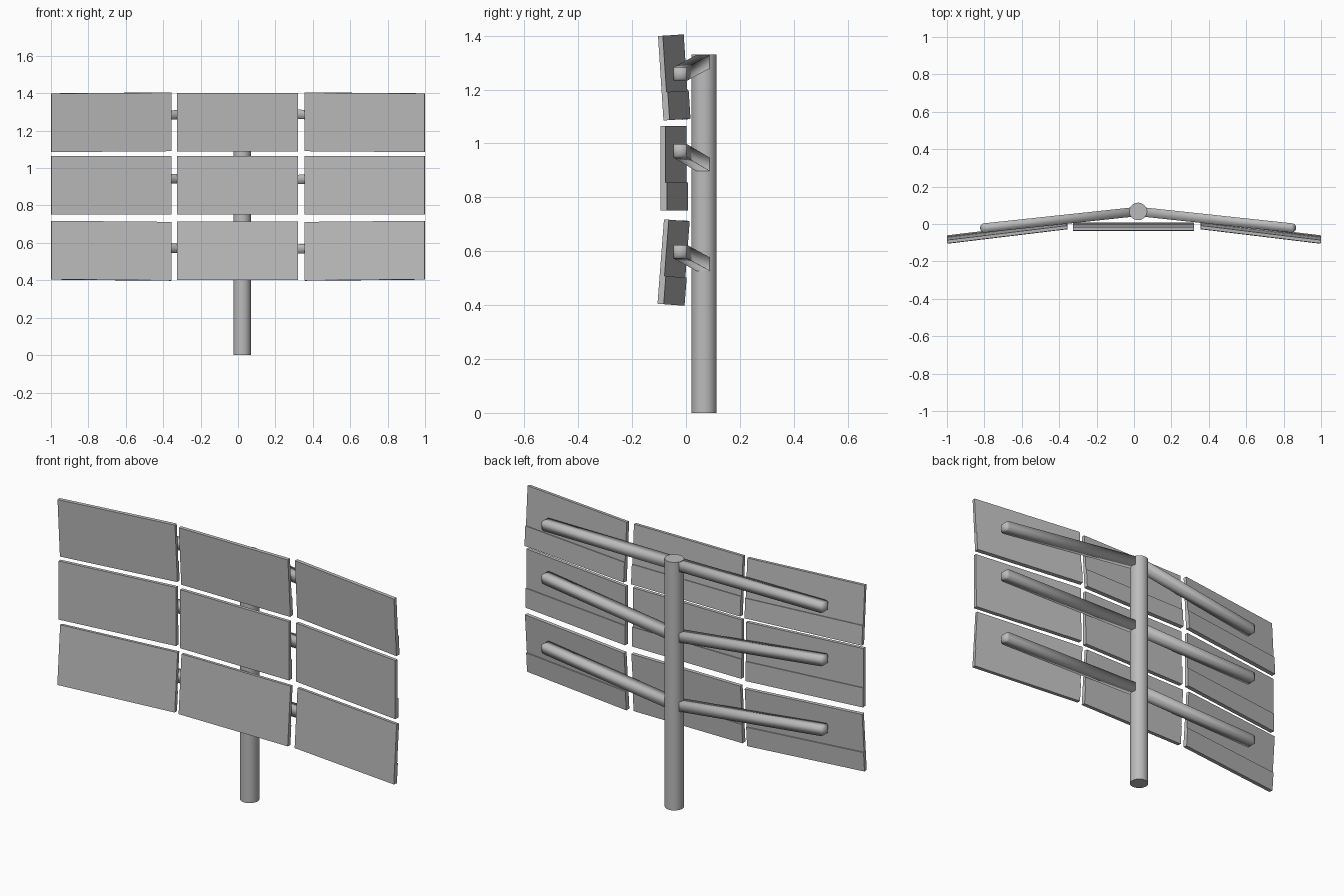
import bpy, bmesh, math
from mathutils import Matrix, Vector

cube = bpy.data.objects.get("Cube")
if cube:
    bpy.data.objects.remove(cube, do_unlink=True)

grey = bpy.data.materials.new("light grey")
grey.use_nodes = True
colour = (0.5, 0.5, 0.5, 1)
grey.diffuse_color = colour
grey.node_tree.nodes["Principled BSDF"].inputs["Base Color"].default_value = colour

POLE_X, POLE_Y = 0.022, 0.067


def finish(name, bm, smooth_angle=None):
    bmesh.ops.recalc_face_normals(bm, faces=bm.faces)
    mesh = bpy.data.meshes.new(name)
    bm.to_mesh(mesh)
    bm.free()
    mesh.materials.append(grey)
    obj = bpy.data.objects.new(name, mesh)
    bpy.context.collection.objects.link(obj)
    if smooth_angle:
        bpy.ops.object.select_all(action="DESELECT")
        obj.select_set(True)
        bpy.context.view_layer.objects.active = obj
        bpy.ops.object.shade_smooth_by_angle(angle=math.radians(smooth_angle))
    return obj


def loft(bm, rings):
    """Bridge equal-length rings of points and cap both ends."""
    loops = [[bm.verts.new(p) for p in ring] for ring in rings]
    n = len(loops[0])
    for a, b in zip(loops, loops[1:]):
        for i in range(n):
            j = (i + 1) % n
            bm.faces.new((a[i], a[j], b[j], b[i]))
    bm.faces.new(loops[0])
    bm.faces.new(loops[-1])


# Upright pole
bm = bmesh.new()
bmesh.ops.create_cone(bm, cap_ends=True, segments=32, radius1=0.047, radius2=0.047,
                      depth=1.33, matrix=Matrix.Translation((POLE_X, POLE_Y, 0.665)))
finish("pole", bm, 40)


# Support arms: square bars with a rounded outer end
def arm(name, side, z_pole, z_end, half=0.025, reach=0.845):
    start = Vector((POLE_X, POLE_Y, z_pole))
    end = Vector((POLE_X + side * (reach - half), -0.021, z_end))
    stations = [(start, half)]
    for k in range(8):
        a = math.radians(12 * k)
        stations.append((end + Vector((side * half * math.sin(a), 0, 0)), half * math.cos(a)))
    bm = bmesh.new()
    loft(bm, [[c + Vector((0, sy * h, sz * h)) for sy, sz in ((-1, -1), (1, -1), (1, 1), (-1, 1))]
              for c, h in stations])
    finish(name, bm, 100)


# Panels: thin slab whose lower third is slightly thicker at the back
def panel(name, x, y, z, yaw, tilt, width=0.647, height=0.314):
    h, step = height / 2, -height / 6
    profile = [(-0.01, -h), (0.013, -h), (0.013, step), (0.008, step), (0.008, h), (-0.01, h)]
    bm = bmesh.new()
    loft(bm, [[Vector((sx * width / 2, py, pz)) for py, pz in profile] for sx in (-1, 1)])
    turn = Matrix.Rotation(tilt, 4, "X") @ Matrix.Rotation(yaw, 4, "Z")
    bm.transform(Matrix.Translation((x, y, z)) @ turn)
    finish(name, bm)


# (row, panel height, tilt, arm height at pole, arm height at tip)
rows = [("top", 1.245, 3.7, 1.305, 1.258),
        ("middle", 0.908, 0, 0.92, 0.972),
        ("bottom", 0.558, -4.4, 0.55, 0.598)]
for row, z, tilt, z_pole, z_end in rows:
    for col, side in (("right", -1), ("centre", 0), ("left", 1)):
        panel(f"{row}_{col}_panel", side * 0.678 - 0.003 * (side == 0),
              -0.045 if side else -0.015, z, math.radians(-6.9 * side), math.radians(tilt))
        if side:
            arm(f"{row}_{col}_arm", side, z_pole, z_end)
